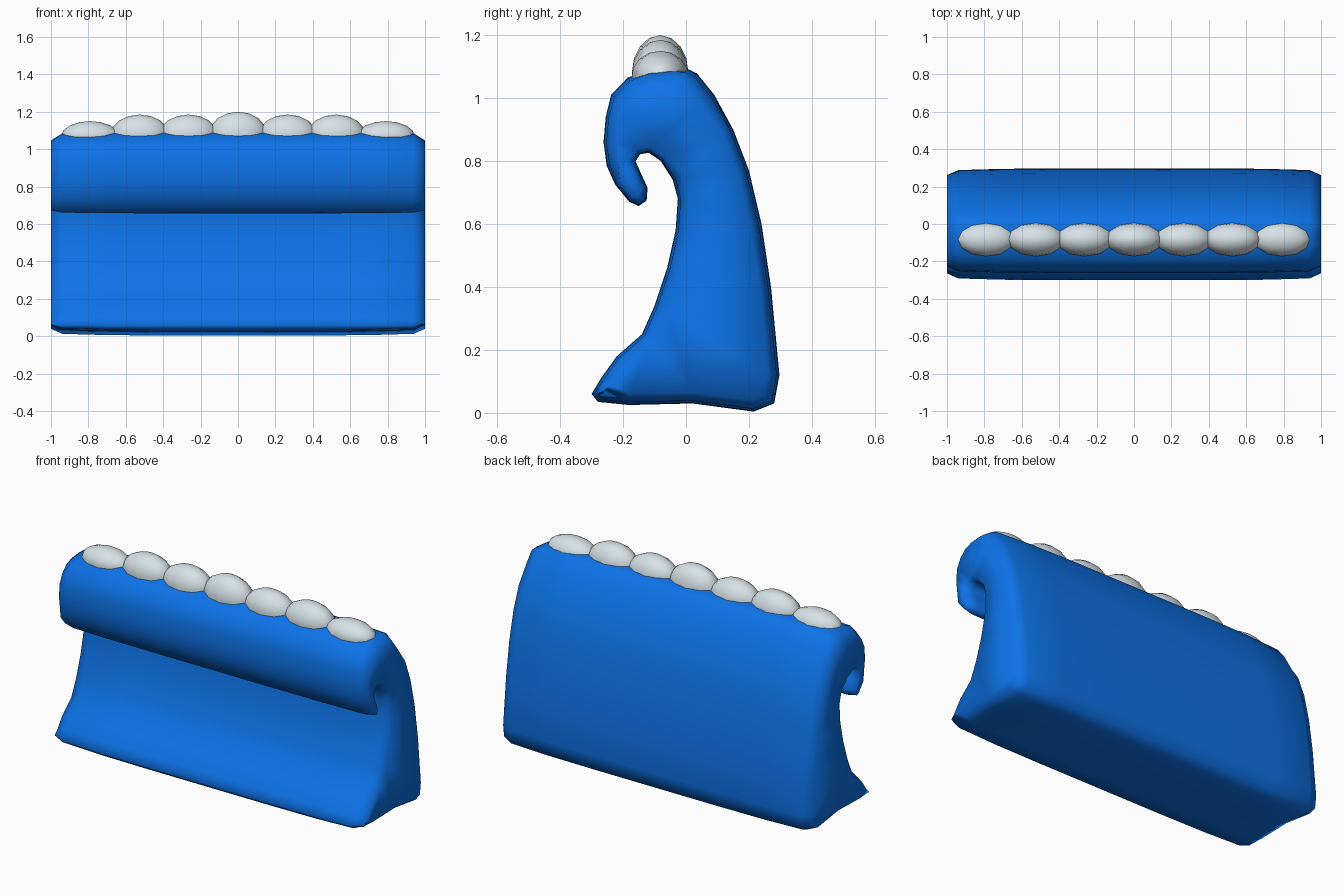
import bpy, bmesh
from mathutils import Vector

if "Cube" in bpy.data.objects:
    bpy.data.objects.remove(bpy.data.objects["Cube"])


def material(name, rgb):
    m = bpy.data.materials.new(name)
    m.diffuse_color = (*rgb, 1)
    m.use_nodes = True
    m.node_tree.nodes["Principled BSDF"].inputs["Base Color"].default_value = m.diffuse_color
    return m


blue = material("water_blue", (0.004, 0.17, 0.80))
white = material("foam_white", (0.68, 0.76, 0.80))

# Wave cross-section (y, z): up the front, round the curl, down the back
PROFILE = [
    (-0.30, 0.06), (-0.27, 0.11), (-0.22, 0.18), (-0.14, 0.25), (-0.10, 0.34),
    (-0.06, 0.46), (-0.033, 0.58), (-0.026, 0.68), (-0.042, 0.74), (-0.08, 0.80),
    (-0.118, 0.826), (-0.145, 0.822), (-0.16, 0.80), (-0.145, 0.765), (-0.122, 0.715),
    (-0.125, 0.675), (-0.15, 0.657), (-0.18, 0.67), (-0.225, 0.725), (-0.252, 0.785),
    (-0.262, 0.86), (-0.255, 0.94), (-0.238, 1.01), (-0.185, 1.065), (-0.12, 1.09),
    (-0.05, 1.097), (0.00, 1.095), (0.035, 1.078), (0.09, 1.01), (0.15, 0.90),
    (0.20, 0.77), (0.24, 0.60), (0.27, 0.40), (0.297, 0.12), (0.28, 0.03),
    (0.215, 0.004), (0.02, 0.03), (-0.18, 0.025), (-0.28, 0.035),
]


def inset_profile(amount):
    """Shrink the profile along its inward normals, less at the thin curl."""
    pts = [Vector(p) for p in PROFILE]
    out = []
    for i, p in enumerate(pts):
        a = (p - pts[i - 1]).normalized()
        b = (pts[(i + 1) % len(pts)] - p).normalized()
        t = (a + b).normalized()
        curl = 9 <= i <= 18
        k = 0.45 if curl else (1.4 if p.y > 0.98 else 1.0)
        out.append(p + Vector((t.y, -t.x)) * amount * k)
    return out


# Wave body: loops along x, drawn in at both ends
bm = bmesh.new()
rings = []
for x, d in [(-1, 0.036), (-0.94, 0.009), (-0.7, 0.002), (-0.4, 0),
             (0.4, 0), (0.7, 0.002), (0.94, 0.009), (1, 0.036)]:
    rings.append([bm.verts.new((x, p.x, p.y)) for p in inset_profile(d)])
n = len(PROFILE)
for r, s in zip(rings, rings[1:]):
    for i in range(n):
        j = (i + 1) % n
        bm.faces.new((r[i], r[j], s[j], s[i]))
caps = [bm.faces.new(rings[0]), bm.faces.new(rings[-1])]
bmesh.ops.recalc_face_normals(bm, faces=bm.faces)
bmesh.ops.triangulate(bm, faces=caps)
for f in bm.faces:
    f.smooth = True
mesh = bpy.data.meshes.new("wave_body")
bm.to_mesh(mesh)
bm.free()
mesh.materials.append(blue)
bpy.context.collection.objects.link(bpy.data.objects.new("wave_body", mesh))


# Foam puffs along the crest
def puff(name, x, z, rx, rz):
    bpy.ops.mesh.primitive_uv_sphere_add(segments=12, ring_count=8, location=(x, -0.082, z))
    o = bpy.context.object
    o.name = name
    o.scale = (rx, 0.09, rz)
    o.data.materials.append(white)
    bpy.ops.object.shade_smooth()


puff("foam_centre", 0, 1.08, 0.155, 0.12)
for side, s in (("left", -1), ("right", 1)):
    for k, (x, z, rx, rz) in enumerate([(0.265, 1.078, 0.155, 0.107),
                                        (0.525, 1.078, 0.155, 0.107),
                                        (0.79, 1.07, 0.155, 0.08)]):
        puff(f"foam_{side}_{k + 1}", s * x, z, rx, rz)
